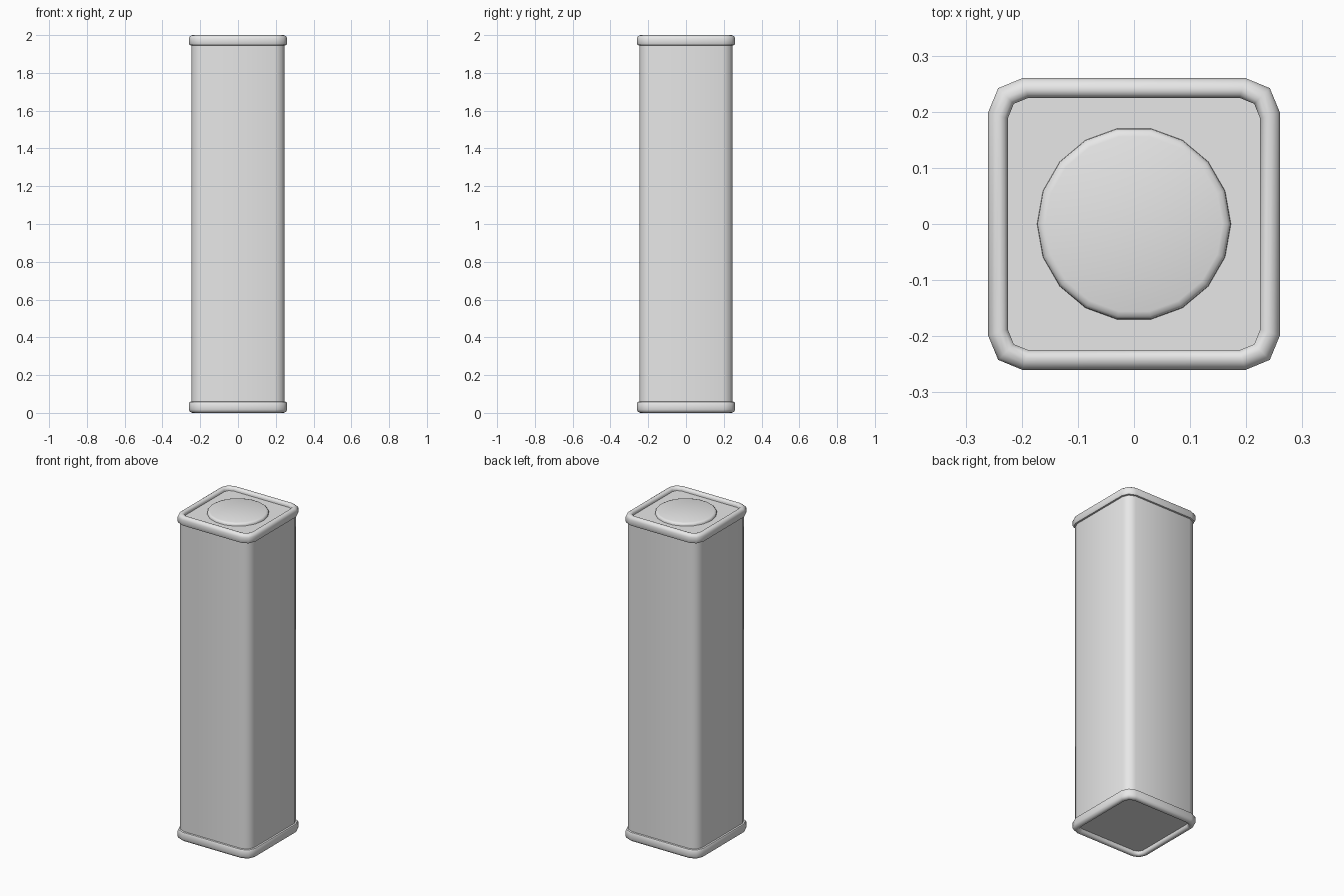
import bpy, bmesh, math

cube = bpy.data.objects.get("Cube")
if cube:
    bpy.data.objects.remove(cube, do_unlink=True)

grey = bpy.data.materials.new("light grey")
grey.use_nodes = True
COLOUR = (0.8, 0.8, 0.8, 1)
grey.diffuse_color = COLOUR
grey.node_tree.nodes["Principled BSDF"].inputs["Base Color"].default_value = COLOUR


def rounded_square(half, z):
    """Square outline with two-segment rounded corners."""
    centre = 0.188 + (half - 0.225) * 0.31
    radius = half - centre
    points = []
    for quarter in range(4):
        middle = math.radians(45 + 90 * quarter)
        cx = math.copysign(centre, math.cos(middle))
        cy = math.copysign(centre, math.sin(middle))
        for step in (-1, 0, 1):
            a = middle + step * math.pi / 4
            points.append((cx + radius * math.cos(a), cy + radius * math.sin(a), z))
    return points


def circle(radius, z, sides=18):
    return [(radius * math.cos(i * math.tau / sides),
             radius * math.sin(i * math.tau / sides), z) for i in range(sides)]


def loft(name, outlines, closed=False):
    """Skin a stack of outlines; either join last to first or cap both ends."""
    bm = bmesh.new()
    rings = [[bm.verts.new(p) for p in outline] for outline in outlines]
    pairs = list(zip(rings, rings[1:]))
    if closed:
        pairs.append((rings[-1], rings[0]))
    else:
        bm.faces.new(rings[0][::-1])
        bm.faces.new(rings[-1])
    for low, high in pairs:
        n = len(low)
        for i in range(n):
            j = (i + 1) % n
            bm.faces.new((low[i], low[j], high[j], high[i]))
    bmesh.ops.recalc_face_normals(bm, faces=bm.faces)
    mesh = bpy.data.meshes.new(name)
    bm.to_mesh(mesh)
    bm.free()
    mesh.materials.append(grey)
    obj = bpy.data.objects.new(name, mesh)
    bpy.context.collection.objects.link(obj)
    bpy.ops.object.select_all(action="DESELECT")
    obj.select_set(True)
    bpy.context.view_layer.objects.active = obj
    bpy.ops.object.shade_smooth_by_angle(angle=math.radians(50))
    return obj


def rim(name, end, inward, height):
    """Rounded band; depth is measured from the outer end of the column."""
    profile = [(0.225, 0.03), (0.225, 0.011), (0.231, 0.003), (0.239, 0),
               (0.248, 0.002), (0.256, 0.008), (0.26, 0.018),
               (0.26, height - 0.01), (0.256, height - 0.002),
               (0.246, height), (0.235, height)]
    loft(name, [rounded_square(h, end + inward * d) for h, d in profile], closed=True)


# Square column, its ends sunk inside the rims
loft("body", [rounded_square(0.247, 0.025), rounded_square(0.247, 1.978)])

# Bands at both ends
rim("bottom_rim", 0, 1, 0.06)
rim("top_rim", 2, -1, 0.055)

# Raised round lid with a softened edge
loft("lid", [circle(0.173, 1.975), circle(0.172, 1.986),
             circle(0.167, 1.992), circle(0.158, 1.995)])
